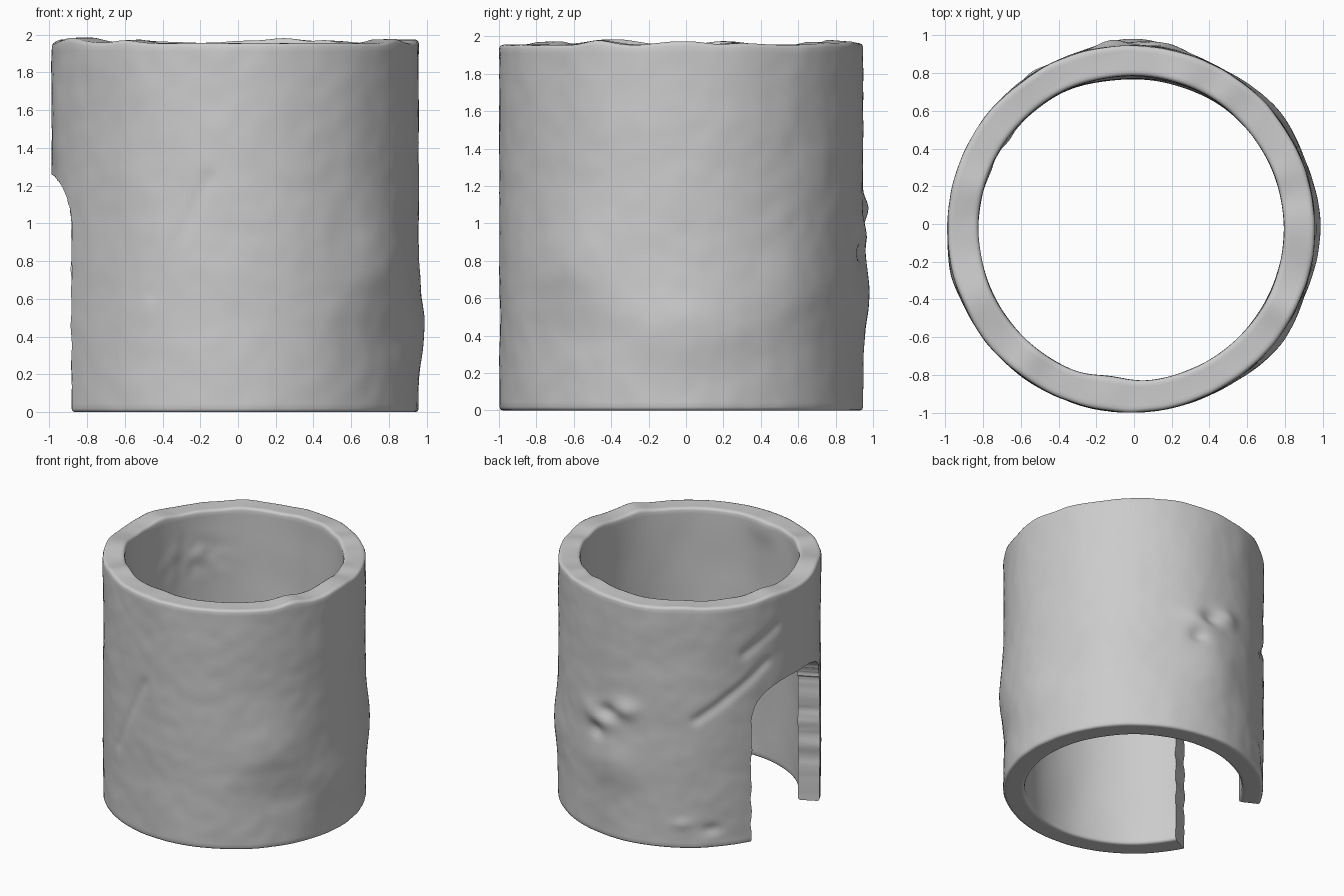
import bpy, bmesh, math
from mathutils import Vector, noise

if "Cube" in bpy.data.objects:
    bpy.data.objects.remove(bpy.data.objects["Cube"])

CENTRE = Vector((-0.015, -0.025, 0))
OUTER, INNER, TOP = 0.972, 0.81, 1.955
SEGMENTS, ROWS = 220, 72

clay = bpy.data.materials.new("plain grey")
clay.use_nodes = True
grey = (0.6, 0.6, 0.6, 1)
clay.diffuse_color = grey
clay.node_tree.nodes["Principled BSDF"].inputs["Base Color"].default_value = grey

# Outer bumps and dents: angle, height, angular spread, vertical spread, size
DENTS = [
    (90, 0.62, 14, 0.20, 0.035), (96, 1.08, 6, 0.07, 0.035),
    (86, 1.02, 5, 0.06, -0.045), (80, 0.85, 4, 0.06, -0.03),
    (82, 0.98, 9, 0.10, 0.035), (0, 0.45, 24, 0.22, 0.03),
    (-38, 0.80, 16, 0.22, 0.03), (-32, 0.40, 18, 0.12, -0.012),
    (38, 0.65, 16, 0.25, 0.03), (135, 0.15, 4, 0.04, -0.02),
    (122, 0.20, 4, 0.04, 0.015), (193, 1.6, 8, 0.25, 0.015),
]
# Grooves: start angle and height, end angle and height, width, depth
GROOVES = [
    (128, 1.05, 161, 1.44, 0.035, 0.018),
    (-98, 1.25, -117, 0.62, 0.03, 0.008),
    (150, 1.55, 166, 1.70, 0.04, 0.015),
]
# Ragged lumps on the rim: angle, spread, height
RIM = [(205, 10, 0.03), (232, 6, 0.02), (120, 9, 0.02), (88, 8, 0.015),
       (72, 9, 0.03), (55, 6, 0.015), (-28, 6, 0.025), (0, 9, 0.02),
       (165, 8, 0.02), (20, 6, 0.01)]


def turn(a, b):
    return (a - b + 180) % 360 - 180


def bell(u):
    return math.exp(-u * u)


def rough(a, z, scale, seed):
    t = math.radians(a)
    return noise.noise(Vector((math.cos(t), math.sin(t), z)) * scale + Vector((seed, 0, 0)))


def outer_offset(a, z):
    d = 0.006 * rough(a, z, 3, 5) + 0.003 * rough(a, z, 9, 2)
    for ang, h, wa, wz, size in DENTS:
        d += size * bell(turn(a, ang) / wa) * bell((z - h) / wz)
    for a0, z0, a1, z1, width, depth in GROOVES:
        p = Vector((math.radians(turn(a, a0)), z - z0))
        line = Vector((math.radians(a1 - a0), z1 - z0))
        s = max(0, min(1, p.dot(line) / line.length_squared))
        d -= depth * bell((p - line * s).length / width)
    return d


def inner_offset(a, z):
    d = 0.005 * rough(a, z, 3, 9)
    d -= 0.02 * bell(turn(a, 262) / 9) * bell((z - 1.9) / 0.12)
    d -= 0.02 * bell(turn(a, 85) / 25) * bell((z - 0.9) / 0.4)
    return d + 0.02 * bell(turn(a, 147) / 16) * bell((z - 1.6) / 0.15) * rough(a, z, 8, 3)


def rim_offset(a, r):
    lump = sum(h * bell(turn(a, ang) / w) for ang, w, h in RIM)
    return lump * (0.5 + 0.5 * abs(math.sin(5 * r + math.radians(a)))) + 0.004 * rough(a, r, 6, 4)


def link(obj):
    bpy.context.collection.objects.link(obj)
    return obj


# Ring cross-section: outer wall, rim, inner wall, base
EDGE = 0.018
walls = [EDGE + (TOP - 2 * EDGE) * i / ROWS for i in range(ROWS + 1)]
rim_line = [OUTER - EDGE + (INNER - OUTER + 2 * EDGE) * i / 8 for i in range(9)]
section = ([(OUTER, z) for z in walls] + [(OUTER - EDGE * .3, TOP - EDGE * .3)]
           + [(r, TOP) for r in rim_line] + [(INNER + EDGE * .3, TOP - EDGE * .3)]
           + [(INNER, z) for z in reversed(walls)] + [(INNER + EDGE * .3, EDGE * .3)]
           + [(r, 0) for r in reversed(rim_line)] + [(OUTER - EDGE * .3, EDGE * .3)])

bm = bmesh.new()
loops = []
for i in range(SEGMENTS):
    a = 360 * i / SEGMENTS
    t = math.radians(a)
    loop = []
    for r, z in section:
        share = (r - INNER) / (OUTER - INNER)
        radius = r + share * outer_offset(a, z) + (1 - share) * inner_offset(a, z)
        lift = rim_offset(a, r) * max(0, (z - TOP + 0.06) / 0.06)
        loop.append(bm.verts.new(CENTRE + Vector((radius * math.cos(t), radius * math.sin(t), z + lift))))
    loops.append(loop)
count = len(section)
for i in range(SEGMENTS):
    near, far = loops[i], loops[(i + 1) % SEGMENTS]
    for j in range(count):
        k = (j + 1) % count
        bm.faces.new((near[j], far[j], far[k], near[k]))
bmesh.ops.recalc_face_normals(bm, faces=bm.faces)
mesh = bpy.data.meshes.new("broken_ring")
bm.to_mesh(mesh)
bm.free()
mesh.materials.append(clay)
ring = link(bpy.data.objects.new("broken_ring", mesh))

# Arched opening cutter, tapering towards the axis
outline = []
STEPS = 60
for i in range(STEPS + 1):
    s = 2 * i / STEPS - 1
    c, n = math.cos(s * math.pi / 2), math.sin(s * math.pi / 2)
    jag = 0.6 * noise.noise(Vector((i * 0.6, 0, 0)))
    outline.append((180 + 27 * math.copysign(abs(n) ** 0.75, n) + jag, 0.92 + 0.34 * c ** 0.75 + 0.01 * jag))
for side, step in ((1, -1), (-1, 1)):
    edge = [(180 + side * 27 + 0.7 * noise.noise(Vector((z * 0.5, side * 7, 0))), -0.1 + 1.0 * z / 20)
            for z in range(20)]
    outline = outline + edge[::-1] if side == 1 else edge + outline

bm = bmesh.new()


def ring_of(radius):
    return [bm.verts.new(CENTRE + Vector((radius * math.cos(math.radians(a)),
                                          radius * math.sin(math.radians(a)), z))) for a, z in outline]


inside, outside = ring_of(0.5), ring_of(1.3)
for i in range(len(outline)):
    j = (i + 1) % len(outline)
    bm.faces.new((inside[i], inside[j], outside[j], outside[i]))
bm.faces.new(inside)
bm.faces.new(outside)
bmesh.ops.triangulate(bm, faces=bm.faces)
bmesh.ops.recalc_face_normals(bm, faces=bm.faces)
mesh = bpy.data.meshes.new("opening_cutter")
bm.to_mesh(mesh)
bm.free()
mesh.materials.append(clay)
cutter = link(bpy.data.objects.new("opening_cutter", mesh))
cutter.hide_render = True

# Cut the opening, then smooth the surface
bpy.ops.object.select_all(action='DESELECT')
ring.select_set(True)
bpy.context.view_layer.objects.active = ring
cut = ring.modifiers.new("opening", 'BOOLEAN')
cut.operation, cut.solver, cut.object = 'DIFFERENCE', 'EXACT', cutter
bpy.ops.object.modifier_apply(modifier=cut.name)
bpy.data.objects.remove(cutter)
bpy.ops.object.shade_smooth_by_angle(angle=math.radians(50))
